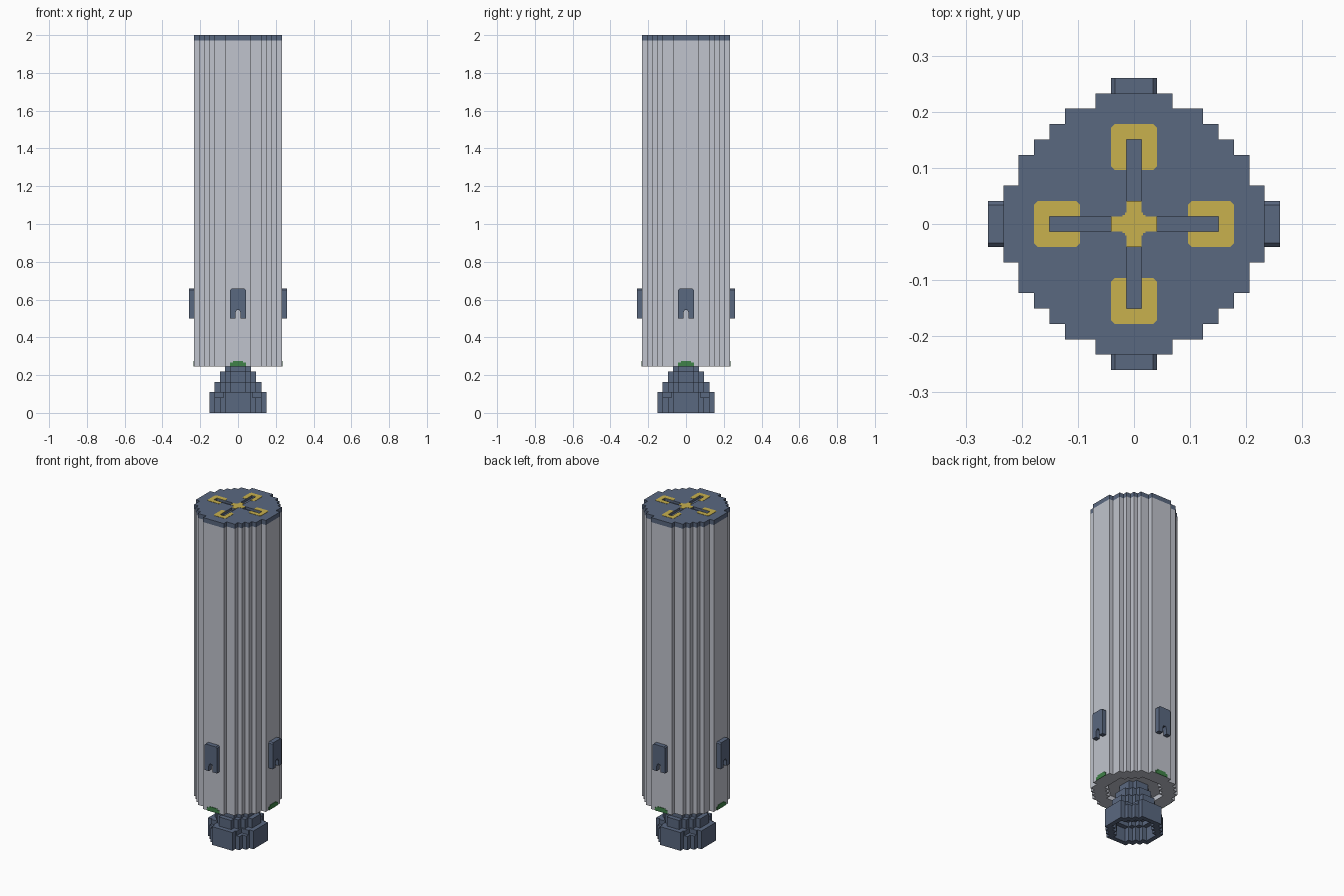
import bpy, bmesh, math
from mathutils import Matrix, Vector

if "Cube" in bpy.data.objects:
    bpy.data.objects.remove(bpy.data.objects["Cube"])

U = 2 / 73  # one block of the stepped grid


def material(name, rgb):
    m = bpy.data.materials.new(name)
    m.diffuse_color = (*rgb, 1)
    m.use_nodes = True
    m.node_tree.nodes["Principled BSDF"].inputs["Base Color"].default_value = m.diffuse_color
    return m


BLUE = material("slate blue", (0.102, 0.138, 0.216))
GREY = material("light grey", (0.530, 0.550, 0.610))
GOLD = material("gold", (0.578, 0.440, 0.076))
GREEN = material("green", (0.050, 0.225, 0.065))


def stepped(corners):
    """Stepped round outline from the outer corners of one quadrant."""
    quad = []
    for i, (x, y) in enumerate(corners):
        quad.append((x, y))
        if i + 1 < len(corners):
            quad.append((corners[i + 1][0], y))
    pts = []
    for _ in range(4):
        pts += quad
        quad = [(-y, x) for x, y in quad]
    return pts


def add_slab(bm, loops, z0, z1, mat=Matrix()):
    """Extrude an outline (plus optional hole outlines) from z0 to z1."""
    if len(loops) == 1:
        faces = [bm.faces.new([bm.verts.new((x, y, z0)) for x, y in loops[0]])]
    else:
        edges = []
        for loop in loops:
            vs = [bm.verts.new((x, y, z0)) for x, y in loop]
            edges += [bm.edges.new((vs[i - 1], vs[i])) for i in range(len(vs))]
        fill = bmesh.ops.triangle_fill(bm, edges=edges, use_beauty=True)
        faces = [g for g in fill["geom"] if isinstance(g, bmesh.types.BMFace)]
    base = {v for f in faces for v in f.verts}
    ext = bmesh.ops.extrude_face_region(bm, geom=faces, use_keep_orig=True)
    top = [g for g in ext["geom"] if isinstance(g, bmesh.types.BMVert)]
    bmesh.ops.translate(bm, verts=top, vec=(0, 0, z1 - z0))
    bmesh.ops.transform(bm, matrix=mat, verts=list(base) + top)


def build(name, slabs, mat):
    bm = bmesh.new()
    for s in slabs:
        add_slab(bm, *s)
    bmesh.ops.scale(bm, vec=(U, U, U), verts=bm.verts)
    bmesh.ops.recalc_face_normals(bm, faces=bm.faces)
    me = bpy.data.meshes.new(name)
    bm.to_mesh(me)
    bm.free()
    me.materials.append(mat)
    ob = bpy.data.objects.new(name, me)
    bpy.context.collection.objects.link(ob)
    return ob


def turn(i):
    return Matrix.Rotation(i * math.pi / 2, 4, 'Z')


# Stepped outlines
R85 = stepped([(8.5, 2.5), (7.5, 4.5), (6.5, 5.5), (5.5, 6.5), (4.5, 7.5), (2.5, 8.5)])
R55 = stepped([(5.5, 2.5), (4.5, 3.5), (3.5, 4.5), (2.5, 5.5)])
R55B = stepped([(5.5, 2.5), (4.5, 2.8), (2.8, 4.5), (2.5, 5.5)])
R45 = stepped([(4.5, 1.5), (3.5, 2.5), (2.5, 3.5), (1.5, 4.5)])
R35 = stepped([(3.5, 1.5), (2.5, 2.5), (1.5, 3.5)])
R25 = stepped([(2.5, 1.5), (1.5, 2.5)])

# Tank body with a shallow recess around the engine
build("tank_body", [([R85, R55], 9, 10), ([R85], 10, 72)], GREY)

# Hollow engine bell
build("engine_bell", [
    ([R55, R45], 0, 3), ([R55B, R35], 3, 4), ([R45, R25], 4, 6),
    ([R35], 6, 8), ([R25], 8, 10)], BLUE)

# Top cap with four grooves cut in it
cap = build("top_cap", [([R85], 72, 73)], BLUE)
arm = [(1.5, -0.5), (5.5, -0.5), (5.5, 0.5), (1.5, 0.5)]
cutter = build("groove_cutter", [([arm], 72.5, 74, turn(i)) for i in range(4)], BLUE)
cutter.hide_render = True
mod = cap.modifiers.new("grooves", 'BOOLEAN')
mod.operation = 'DIFFERENCE'
mod.solver = 'EXACT'
mod.object = cutter
bpy.context.view_layer.objects.active = cap
bpy.ops.object.modifier_apply(modifier=mod.name)
bpy.data.objects.remove(cutter)

# Gold markings: centre cross and four U shapes around the groove ends
cross = stepped([(1.5, 0.5), (0.75, 0.6), (0.6, 0.75), (0.5, 1.5)])
build("centre_mark", [([cross], 73, 73.06)], GOLD)
u_mark = [(3.5, 0.5), (5.5, 0.5), (5.5, -0.5), (3.5, -0.5), (3.5, -1.25),
          (3.75, -1.5), (6.25, -1.5), (6.5, -1.25), (6.5, 1.25), (6.25, 1.5),
          (3.75, 1.5), (3.5, 1.25)]
build("dock_marks", [([u_mark], 73, 73.06, turn(i)) for i in range(4)], GOLD)


def wall(i):
    """Local x, y, z become sideways, up and outward on wall i."""
    return turn(i) @ Matrix.Rotation(math.pi / 2, 4, 'X')


# Side clamps with a notch in the lower edge
clamp = [(-1.5, 18.25), (-0.5, 18.25), (-0.5, 19.3), (-0.25, 19.9), (0.25, 19.9),
         (0.5, 19.3), (0.5, 18.25), (1.5, 18.25), (1.5, 23.75), (1.25, 24),
         (-1.25, 24), (-1.5, 23.75)]
build("side_clamps", [([clamp], 8.5, 9.5, wall(i)) for i in range(4)], BLUE)

# Green lights at the foot of the tank
light = [(-1.5, 9), (1.5, 9), (1.5, 9.7), (1, 9.7), (1, 10), (-1, 10), (-1, 9.7), (-1.5, 9.7)]
build("base_lights", [([light], 8.5, 8.62, wall(i)) for i in range(4)], GREEN)
